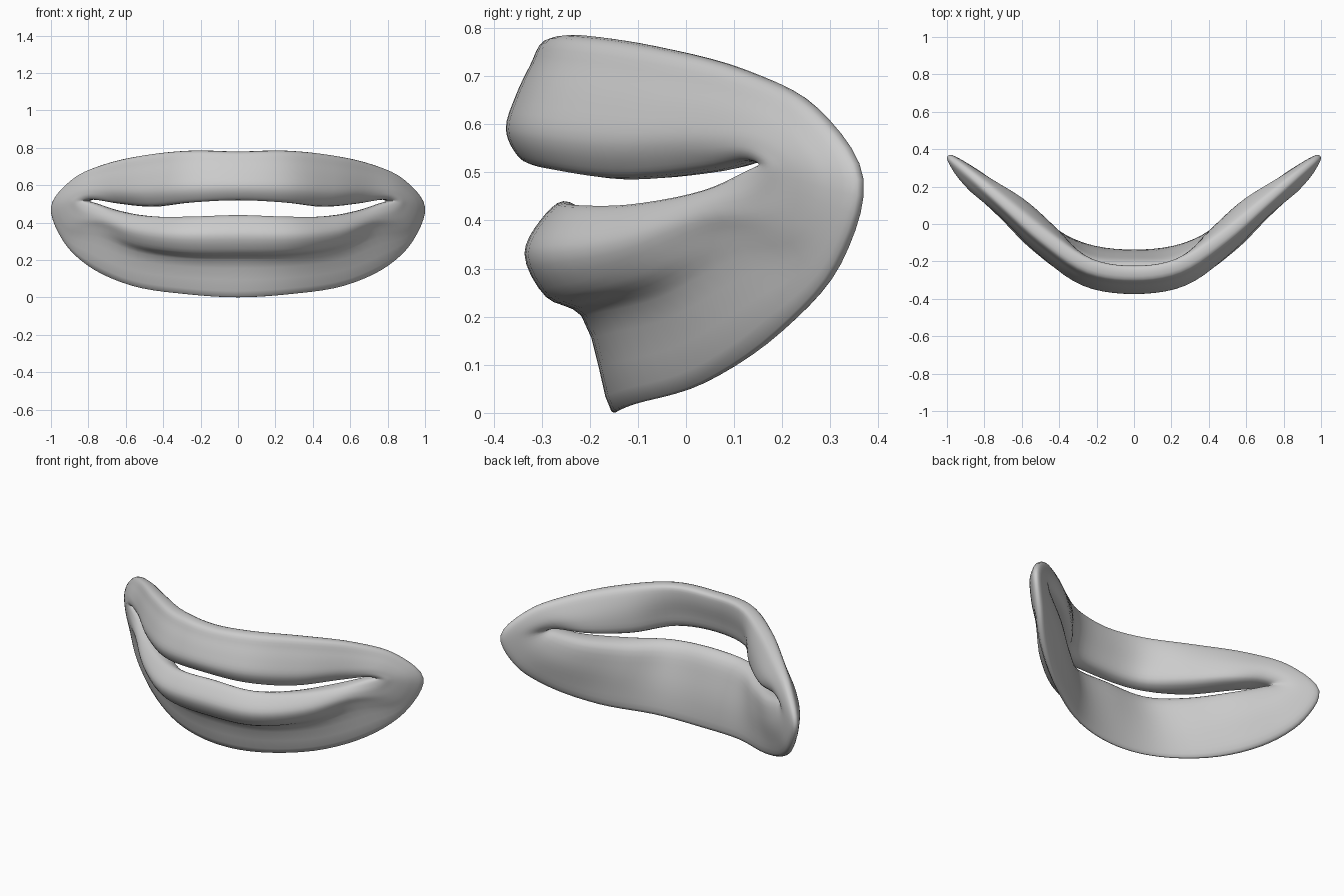
import bpy, bmesh
from math import sin, cos, radians
from mathutils import Vector

if "Cube" in bpy.data.objects:
    bpy.data.objects.remove(bpy.data.objects["Cube"])

# Stations round half the mouth, top centre -> corner -> bottom centre:
# outer rim point, opening rim point, share of full lip profile, back bulge near the opening
STATIONS = [
    ((0, -.295, .773), (0, -.315, .52), 1, 1),
    ((.25, -.255, .778), (.25, -.275, .508), 1, 1.1),
    ((.50, -.09, .756), (.46, -.13, .488), .85, 2.2),
    ((.72, .105, .708), (.66, .045, .506), .5, 1.9),
    ((.885, .255, .632), (.79, .125, .524), .2, 1.3),
    ((1, .355, .485), (.83, .145, .517), 0, 1),
    ((.94, .305, .31), (.79, .12, .503), .1, 1.2),
    ((.805, .185, .172), (.66, .04, .463), 0, 1.5),
    ((.57, .03, .065), (.46, -.11, .433), .55, 1.6),
    ((.28, -.115, .02), (.25, -.22, .432), 1, 1),
    ((0, -.155, .003), (0, -.24, .44), 1, 1),
]
# Cross-sections: (share of way from outer rim to opening, depth towards the front)
UPPER = [(0, 0), (.2, .025), (.45, .05), (.72, .065), (.9, .045),
         (1, .015), (.93, -.04), (.6, -.06), (.2, -.075), (0, -.065)]
LOWER = [(0, 0), (.455, .024), (.545, .09), (.75, .117), (.91, .07),
         (1, .015), (.93, -.03), (.65, -.045), (.3, -.04), (0, -.012)]
LOWER_SIDE = [(0, 0), (.5, .02), (.68, .032), (.82, .045), (.93, .034),
              (1, .003), (.95, -.055), (.6, -.07), (.25, -.055), (0, -.025)]
CORNER = [(0, 0), (.25, .018), (.45, .022), (.65, .02), (.85, .014),
          (1, -.01), (.95, -.07), (.6, -.08), (.25, -.055), (0, -.02)]


def smooth_loop(pts, steps):
    """Closed centripetal spline through the points."""
    n, out = len(pts), []
    for i in range(n):
        p = [pts[(i + k - 1) % n] for k in range(4)]
        t = [0]
        for k in range(3):
            t.append(t[-1] + max((p[k + 1] - p[k]).length, 1e-5) ** .5)

        def mix(a, b, ta, tb, u):
            return a * ((tb - u) / (tb - ta)) + b * ((u - ta) / (tb - ta))
        for s in range(steps):
            u = t[1] + (t[2] - t[1]) * s / steps
            a = [mix(p[k], p[k + 1], t[k], t[k + 1], u) for k in range(3)]
            b = [mix(a[k], a[k + 1], t[k], t[k + 2], u) for k in range(2)]
            out.append(mix(b[0], b[1], t[1], t[2], u))
    return out


def section(index):
    outer, inner, lip, back = STATIONS[index]
    outer, inner = Vector(outer), Vector(inner)
    full, side = (UPPER, CORNER) if index < 7 else (LOWER, LOWER_SIDE)
    pts = []
    for (t1, d1), (t2, d2) in zip(full, side):
        t, d = t2 + (t1 - t2) * lip, d2 + (d1 - d2) * lip
        if d < 0:
            d *= 1 + (back - 1) * t
        base = outer.lerp(inner, t)
        a = radians(45) * min(1, base.x / .5)
        pts.append(base + Vector((sin(a), -cos(a), 0)) * d)
    return pts


# Full ring of sections, the left half mirrored from the right
half = [section(i) for i in range(len(STATIONS))]
ring = half + [[Vector((-p.x, p.y, p.z)) for p in s] for s in half[-2:0:-1]]

# Smooth around the mouth, then around each cross-section
rails = [smooth_loop([s[j] for s in ring], 5) for j in range(len(UPPER))]
loops = [smooth_loop([r[i] for r in rails], 4) for i in range(len(rails[0]))]

# Skin the lips
bm = bmesh.new()
grid = [[bm.verts.new((p.x, p.y, max(p.z, 0))) for p in loop] for loop in loops]
n, m = len(grid), len(grid[0])
for i in range(n):
    for j in range(m):
        k, l = (i + 1) % n, (j + 1) % m
        bm.faces.new((grid[i][j], grid[k][j], grid[k][l], grid[i][l]))
bmesh.ops.recalc_face_normals(bm, faces=bm.faces)
mesh = bpy.data.meshes.new("lips")
bm.to_mesh(mesh)
bm.free()
mesh.shade_smooth()
bpy.context.collection.objects.link(bpy.data.objects.new("lips", mesh))
